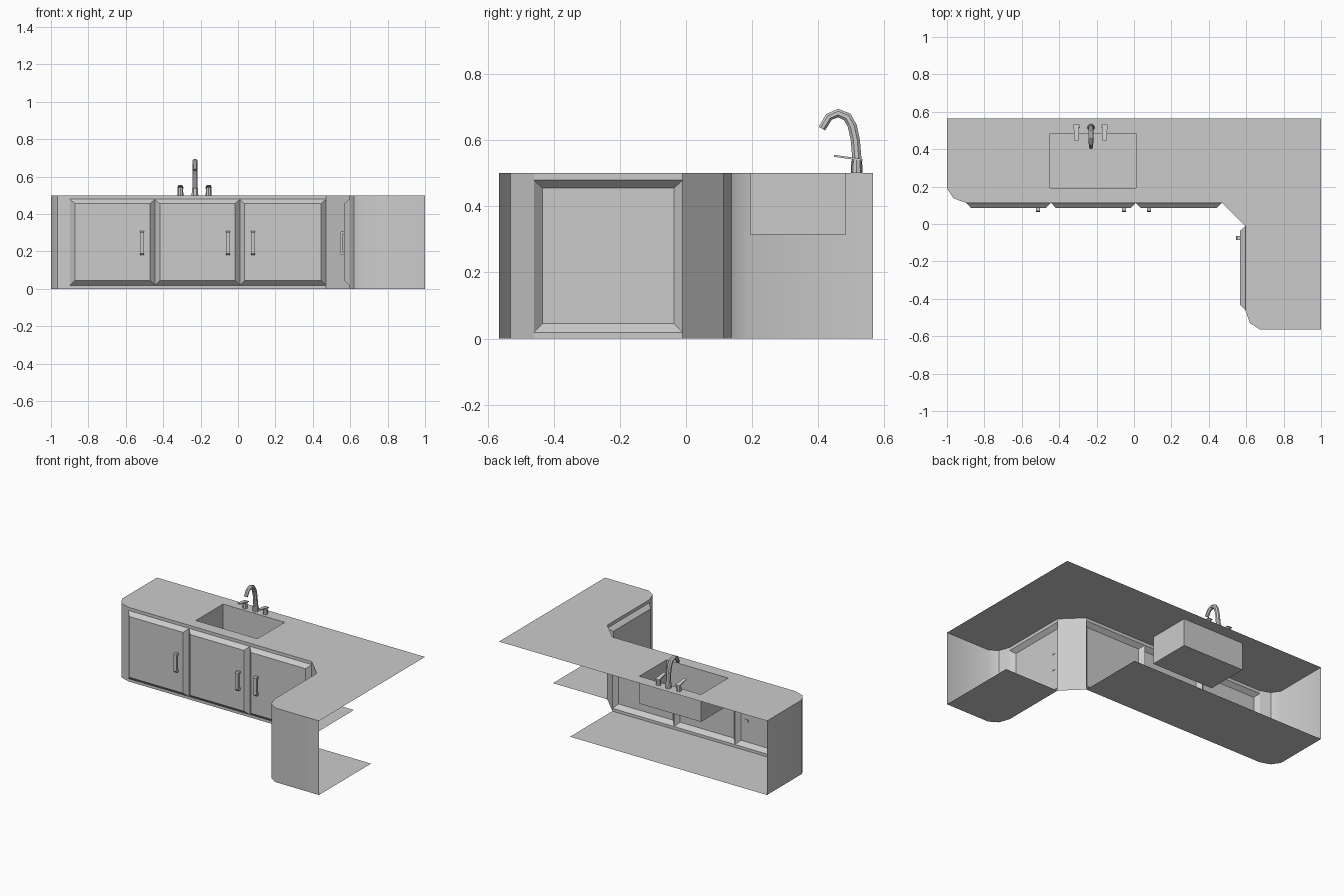
import bpy, bmesh, math
from mathutils import Vector

if "Cube" in bpy.data.objects:
    bpy.data.objects.remove(bpy.data.objects["Cube"])

H = 0.5          # counter height
R = 0.57 - 0.005 # half depth

def make(name, bm, smooth=None):
    bmesh.ops.remove_doubles(bm, verts=bm.verts, dist=1e-4)
    me = bpy.data.meshes.new(name)
    bm.to_mesh(me)
    bm.free()
    ob = bpy.data.objects.new(name, me)
    bpy.context.collection.objects.link(ob)
    if smooth:
        bpy.ops.object.select_all(action='DESELECT')
        ob.select_set(True)
        bpy.context.view_layer.objects.active = ob
        bpy.ops.object.shade_smooth_by_angle(angle=math.radians(smooth))
    return ob

def face(bm, pts):
    return bm.faces.new([bm.verts.new(p) for p in pts])

# Front path of the L, from the left back corner to the right front corner
left = [(-1, R), (-1, .19), (-.965, .137), (-.898, .113)]
doors_x = [(-.444, .113), (.01, .113), (.47, .113)]
right = [(.595, -.01), (.595, -.46), (.62, -.53), (.675, -R), (1, -R)]
path = left + doors_x + right
door_segments = (3, 4, 5, 7)

# Cabinet walls: plain panels and raised, hollow-backed door panels
walls, doors = bmesh.new(), bmesh.new()
for i, (a, b) in enumerate(zip(path, path[1:])):
    a, b = Vector((*a, 0)), Vector((*b, 0))
    up = lambda p, z: p + Vector((0, 0, z))
    quad = lambda z0, z1: [up(a, z0), up(b, z0), up(b, z1), up(a, z1)]
    if i not in door_segments:
        face(walls, quad(0, H))
        continue
    face(walls, quad(0, .019))
    face(walls, quad(.479, H))
    d = (b - a).normalized()
    n = Vector((d.y, -d.x, 0)) * .027
    outer = quad(.019, .479)
    s = d * .026
    inner = [up(a + s + n, .045), up(b - s + n, .045),
             up(b - s + n, .455), up(a + s + n, .455)]
    face(doors, inner)
    for k in range(4):
        m = (k + 1) % 4
        face(doors, [outer[k], outer[m], inner[m], inner[k]])
make("cabinet_walls", walls, 35)
make("door_panels", doors)

# Countertop with the sink opening
sx0, sx1, sy0, sy1, sz = -.45, .01, .193, .483, .315
rim = [(sx0, sy0), (sx1, sy0), (sx1, sy1), (sx0, sy1)]
bm = bmesh.new()
for loop in (path + [(1, R)], rim):
    vs = [bm.verts.new((x, y, H)) for x, y in loop]
    for k, v in enumerate(vs):
        bm.edges.new((v, vs[(k + 1) % len(vs)]))
bmesh.ops.triangle_fill(bm, edges=bm.edges[:], use_beauty=True, normal=(0, 0, 1))
make("countertop", bm)

# Sink basin
bm = bmesh.new()
face(bm, [(x, y, sz) for x, y in rim])
for k in range(4):
    (ax, ay), (bx, by) = rim[k], rim[(k + 1) % 4]
    face(bm, [(bx, by, sz), (ax, ay, sz), (ax, ay, H), (bx, by, H)])
make("sink_basin", bm)

# Floor in two pieces, open under the inner corner
bm = bmesh.new()
for poly in (left + doors_x + [(.47, R)], right + [(1, -.01)]):
    face(bm, [(x, y, 0) for x, y in reversed(poly)])
make("cabinet_floor", bm)

# Door handles: a bar with a leg at each end going through the door
def box(bm, lo, hi):
    vs = bmesh.ops.create_cube(bm, size=1)["verts"]
    for v in vs:
        v.co = [lo[k] if v.co[k] < 0 else hi[k] for k in range(3)]

def handle(name, loc, rot):
    bm = bmesh.new()
    prof = [(.003, .18), (-.016, .18), (-.022, .188), (-.022, .3), (-.016, .308),
            (.003, .308), (.003, .292), (-.01, .292), (-.01, .196), (.003, .196)]
    f = face(bm, [(-.011, y, z) for y, z in prof])
    ext = bmesh.ops.extrude_face_region(bm, geom=[f], use_keep_orig=True)["geom"]
    for v in ext:
        if isinstance(v, bmesh.types.BMVert):
            v.co.x = .011
    bmesh.ops.recalc_face_normals(bm, faces=bm.faces)
    ob = make(name, bm)
    ob.location, ob.rotation_euler.z = loc, rot

for k, x in enumerate((-.514, -.054, .081)):
    handle(f"door_handle_{k + 1}", (x, .086, 0), 0)
handle("door_handle_4", (.568, -.075, 0), -math.pi / 2)

# Faucet spout: eight-sided tube swept along an arched path
fx, fy = -.23, .516
spine = [(fy, .5, .019), (fy, .537, .018), (.517, .54, .015), (.512, .6, .015),
         (.503, .642, .015), (.488, .67, .015), (.46, .682, .014),
         (.432, .67, .013), (.411, .635, .012)]
bm = bmesh.new()
rings = []
for k, (y, z, r) in enumerate(spine):
    p, q = spine[max(k - 1, 0)], spine[min(k + 1, len(spine) - 1)]
    t = Vector((0, q[0] - p[0], q[1] - p[1])).normalized()
    if k < 3:
        t = Vector((0, 0, 1))
    side = t.cross(Vector((1, 0, 0)))
    rings.append([bm.verts.new(Vector((fx, y, z)) + r * (
        Vector((math.cos(a), 0, 0)) + side * math.sin(a)))
        for a in (math.tau * (j + .5) / 8 for j in range(8))])
for A, B in zip(rings, rings[1:]):
    for j in range(8):
        bm.faces.new((A[j], A[j - 1], B[j - 1], B[j]))
bm.faces.new(rings[-1])
bmesh.ops.recalc_face_normals(bm, faces=bm.faces)
make("faucet_spout", bm, 30)

# Two taps: short post and a tapered lever
for name, x in (("tap_left", -.308), ("tap_right", -.157)):
    bm = bmesh.new()
    post = bmesh.ops.create_cone(bm, cap_ends=True, segments=8, radius1=.016,
                                 radius2=.014, depth=.042)["verts"]
    bmesh.ops.translate(bm, verts=post, vec=(x, fy, H + .021))
    before = set(bm.verts)
    box(bm, (x - .016, .447, .537), (x + .016, .533, .543))
    for v in set(bm.verts) - before:
        if v.co.y < .5:
            v.co.x = x + (v.co.x - x) * .65
            v.co.z += .013
    make(name, bm, 30)
